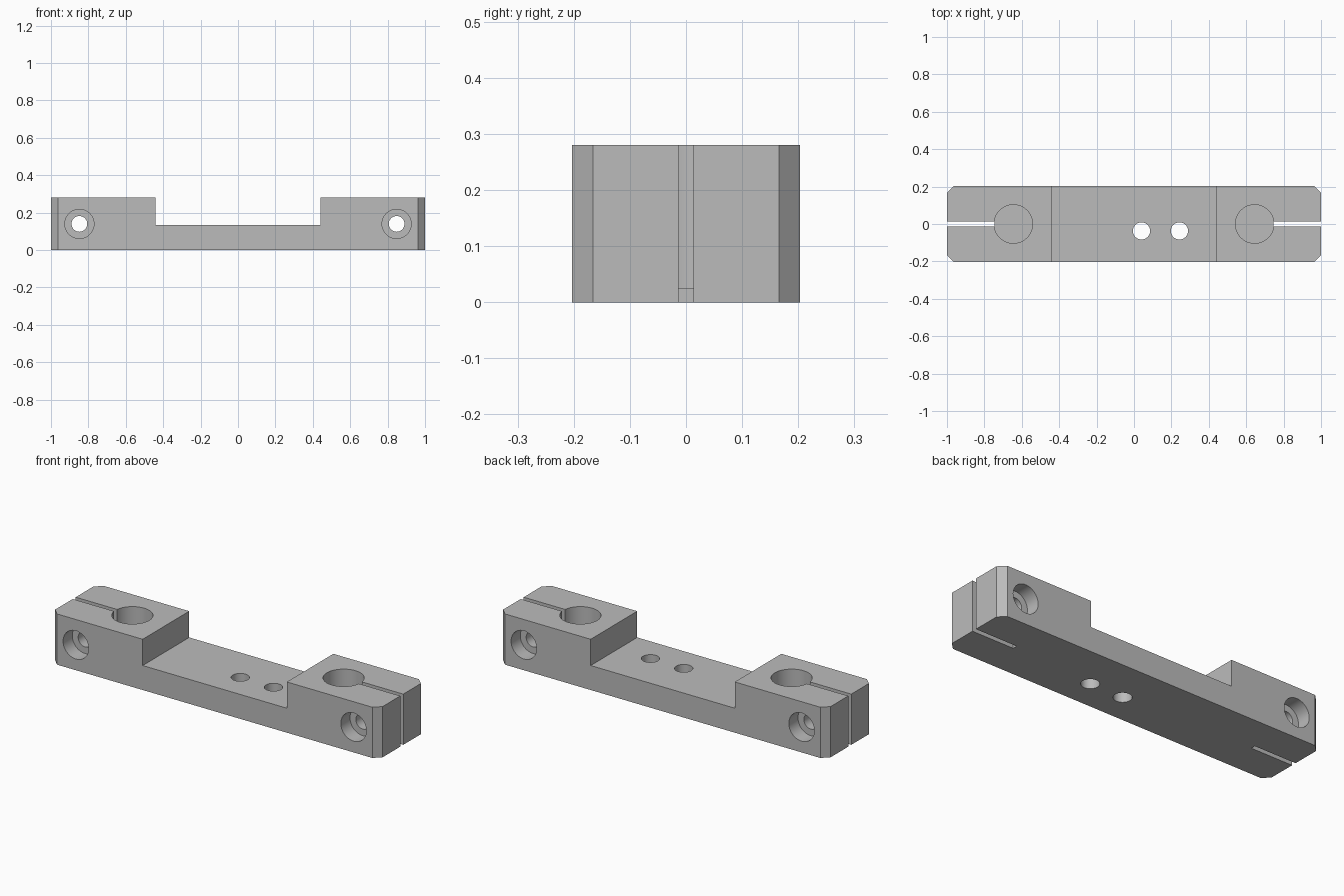
import bpy, bmesh, math
from mathutils import Matrix, Vector

old = bpy.data.objects.get("Cube")
if old:
    bpy.data.objects.remove(old, do_unlink=True)

HALF_Y, HEIGHT, FLOOR, STEP_X, CHAMFER = 0.203, 0.28, 0.135, 0.44, 0.037

# Single grey material
grey = bpy.data.materials.new("machined grey")
grey.use_nodes = True
colour = (0.5, 0.5, 0.5, 1)
grey.diffuse_color = colour
grey.node_tree.nodes["Principled BSDF"].inputs["Base Color"].default_value = colour


def make_object(name, bm):
    bmesh.ops.recalc_face_normals(bm, faces=bm.faces)
    mesh = bpy.data.meshes.new(name)
    bm.to_mesh(mesh)
    bm.free()
    mesh.materials.append(grey)
    obj = bpy.data.objects.new(name, mesh)
    bpy.context.collection.objects.link(obj)
    return obj


def cut(name, bm):
    cutter = make_object(name, bm)
    cutter.hide_render = True
    mod = body.modifiers.new(name, 'BOOLEAN')
    mod.operation, mod.solver, mod.object = 'DIFFERENCE', 'EXACT', cutter
    bpy.context.view_layer.objects.active = body
    bpy.ops.object.modifier_apply(modifier=name)
    bpy.data.objects.remove(cutter, do_unlink=True)


def cut_cylinder(name, start, end, radius):
    a, b = Vector(start), Vector(end)
    turn = (b - a).to_track_quat('Z', 'Y').to_matrix().to_4x4()
    bm = bmesh.new()
    bmesh.ops.create_cone(bm, cap_ends=True, segments=64, radius1=radius,
                          radius2=radius, depth=(b - a).length,
                          matrix=Matrix.Translation((a + b) / 2) @ turn)
    cut(name, bm)


def cut_box(name, low, high):
    a, b = Vector(low), Vector(high)
    bm = bmesh.new()
    bmesh.ops.create_cube(bm, size=1, matrix=Matrix.Translation((a + b) / 2)
                          @ Matrix.Diagonal((*(b - a), 1)))
    cut(name, bm)


# Bar with chamfered vertical corners
bm = bmesh.new()
inner_x, inner_y = 1 - CHAMFER, HALF_Y - CHAMFER
outline = []
for sx, sy in ((1, 1), (-1, 1), (-1, -1), (1, -1)):
    pair = [(sx, sy * inner_y), (sx * inner_x, sy * HALF_Y)]
    outline += pair if sx * sy > 0 else pair[::-1]
base = bm.faces.new([bm.verts.new((x, y, 0)) for x, y in outline])
top = bmesh.ops.extrude_face_region(bm, geom=[base])["geom"]
bmesh.ops.translate(bm, vec=(0, 0, HEIGHT),
                    verts=[v for v in top if isinstance(v, bmesh.types.BMVert)])
body = make_object("clamp_bar", bm)

# Lowered middle section
cut_box("middle_recess", (-STEP_X, -1, FLOOR), (STEP_X, 1, 1))

# Rod sockets, clamping slots and counterbored screw holes at both ends
for s in (-1, 1):
    cut_cylinder("rod_socket", (s * 0.645, 0, 0.025), (s * 0.645, 0, 0.5), 0.103)
    xs = sorted((s * 0.745, s * 1.1))
    cut_box("clamp_slot", (xs[0], -0.013, -0.1), (xs[1], 0.013, 0.5))
    cut_cylinder("screw_hole", (s * 0.848, -0.5, 0.14), (s * 0.848, 0.5, 0.14), 0.042)
    for side in (-1, 1):
        cut_cylinder("counterbore", (s * 0.848, side * (HALF_Y - 0.08), 0.14),
                     (s * 0.848, side * 0.5, 0.14), 0.078)

# Mounting holes through the middle
for x in (0.04, 0.243):
    cut_cylinder("mounting_hole", (x, -0.037, -0.2), (x, -0.037, 0.5), 0.046)

# Smooth bores with crisp edges
bpy.ops.object.select_all(action='DESELECT')
body.select_set(True)
bpy.context.view_layer.objects.active = body
bpy.ops.object.shade_smooth_by_angle(angle=math.radians(30))
